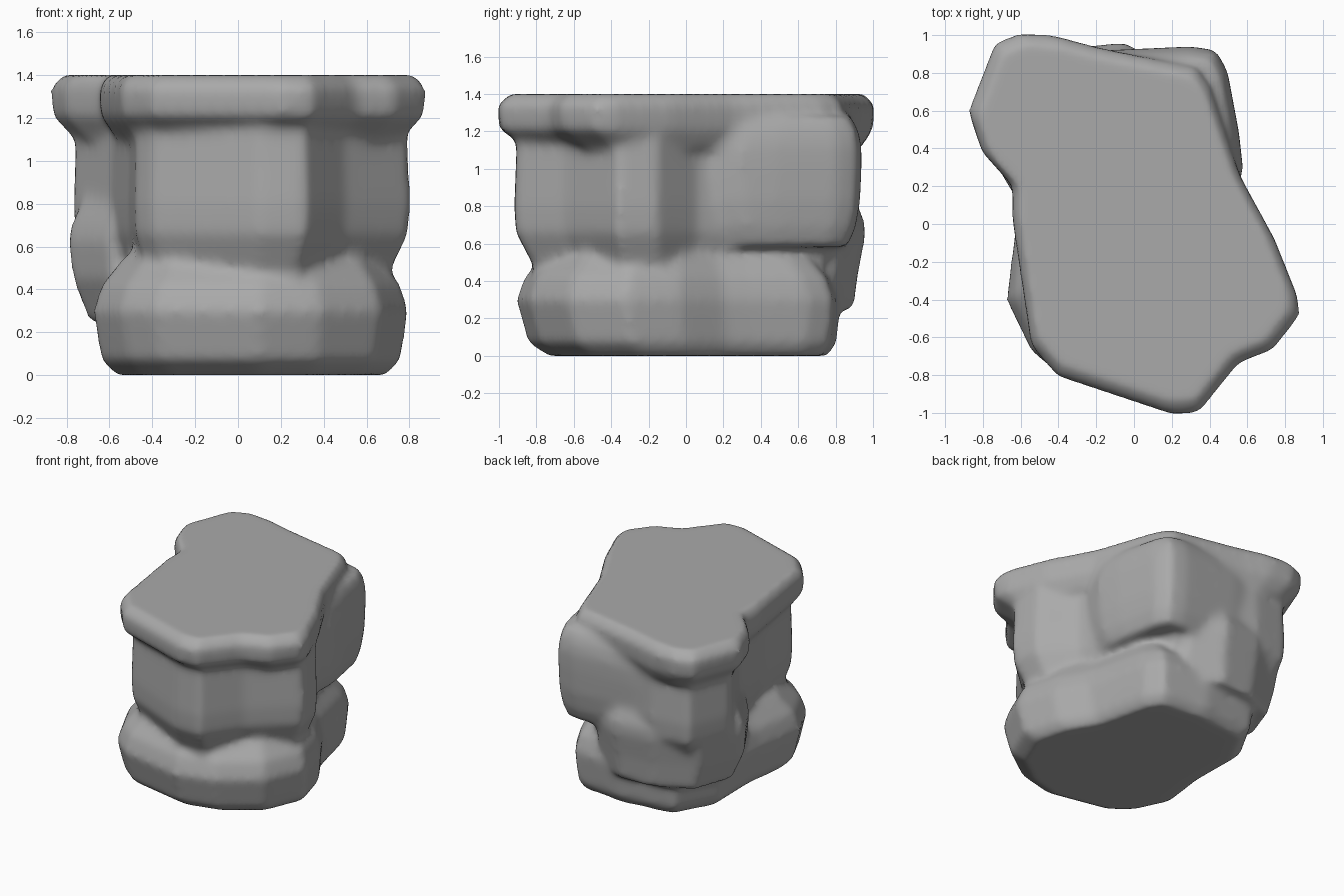
import bpy
import bmesh

default_cube = bpy.data.objects.get("Cube")
if default_cube:
    bpy.data.objects.remove(default_cube, do_unlink=True)

# Slight growth that makes up for what the smoothing takes away
GROWTH = 1.01


def add_slab(bm, outline, profile):
    """Loft a plan outline through (height, scale, lean) levels into a closed block."""
    count = len(outline)
    centre_x = sum(point[0] for point in outline) / count
    centre_y = sum(point[1] for point in outline) / count
    rings = []
    for height, scale, lean in profile:
        ring = []
        for x, y in outline:
            level_x = centre_x + (x - centre_x) * scale
            level_y = centre_y + (y - centre_y) * scale + lean
            ring.append(bm.verts.new((level_x * GROWTH, level_y * GROWTH, height)))
        rings.append(ring)
    for lower, upper in zip(rings, rings[1:]):
        for index in range(count):
            following = (index + 1) % count
            bm.faces.new((lower[index], lower[following], upper[following], upper[index]))
    bm.faces.new(list(reversed(rings[0])))
    bm.faces.new(rings[-1])


# Flat overhanging cap
cap_outline = [
    (-.87, .59), (-.8, .38), (-.64, .2), (-.64, .03), (-.54, -.64),
    (-.4, -.8), (.2, -1), (.34, -.99), (.55, -.73), (.73, -.66),
    (.87, -.48), (.86, -.38), (.74, -.08), (.56, .25), (.4, .72),
    (.33, .82), (-.2, .93), (-.42, .99), (-.6, 1), (-.73, .95),
]
cap_profile = [(1.11, .88, .04), (1.21, .99, 0), (1.34, 1, 0), (1.4, .94, 0)]

# Upright waist under the cap
waist_outline = [
    (-.76, .55), (-.58, .2), (-.5, -.2), (-.47, -.58), (-.4, -.68),
    (.1, -.9), (.31, -.9), (.49, -.63), (.79, -.36), (.76, -.15),
    (.56, .06), (.48, .3), (.27, .82), (-.35, .91), (-.63, .87),
]
waist_profile = [(.3, .88, 0), (.48, .89, 0), (.66, 1, 0), (.8, 1.01, 0), (1.25, .99, 0)]

# Broad foot, steeper at the back than at the front
foot_outline = [
    (-.63, .45), (-.62, 0), (-.67, -.4), (-.54, -.67), (-.38, -.8),
    (.1, -.9), (.38, -.83), (.66, -.63), (.79, -.32), (.71, -.03),
    (.57, .2), (.53, .35), (.46, .65), (.38, .78), (0, .82), (-.45, .77),
]
foot_profile = [(0, .86, .05), (.07, .95, .02), (.3, 1, 0), (.42, .95, 0), (.56, .8, 0)]

# Shoulder swelling out of the back corner
shoulder_outline = [
    (-.4, .88), (-.2, .3), (.3, -.1), (.53, .08),
    (.57, .3), (.55, .48), (.49, .8), (.43, .91), (.3, .93), (-.15, .91),
]
shoulder_profile = [
    (.58, .8, 0), (.69, .92, 0), (.83, .98, 0), (1, 1, 0),
    (1.12, 1, 0), (1.21, .95, 0), (1.28, .85, 0),
]

# Low bulge round the back
bulge_outline = [
    (-.79, .42), (-.6, .1), (.2, .2), (.3, .48),
    (.2, .82), (-.05, .95), (-.35, .92), (-.66, .78),
]
bulge_profile = [(.25, .83, 0), (.45, .96, -.02), (.63, 1, 0), (.71, .97, .01), (.84, .86, 0)]

# All lumps share one body
bm = bmesh.new()
for outline, profile in (
    (cap_outline, cap_profile),
    (waist_outline, waist_profile),
    (foot_outline, foot_profile),
    (shoulder_outline, shoulder_profile),
    (bulge_outline, bulge_profile),
):
    add_slab(bm, outline, profile)
bmesh.ops.recalc_face_normals(bm, faces=bm.faces[:])
mesh = bpy.data.meshes.new("rock")
bm.to_mesh(mesh)
bm.free()
rock = bpy.data.objects.new("rock", mesh)
bpy.context.collection.objects.link(rock)

# Fuse the lumps into one skin and wear the edges down
fuse = rock.modifiers.new("fuse", "REMESH")
fuse.mode = "VOXEL"
fuse.voxel_size = .025
fuse.use_smooth_shade = True
wear = rock.modifiers.new("wear", "SMOOTH")
wear.factor = .5
wear.iterations = 10

# Plain stone colour
stone = bpy.data.materials.new("stone grey")
stone.use_nodes = True
stone_colour = (.4, .4, .4, 1)
stone.diffuse_color = stone_colour
stone.node_tree.nodes["Principled BSDF"].inputs["Base Color"].default_value = stone_colour
mesh.materials.append(stone)
